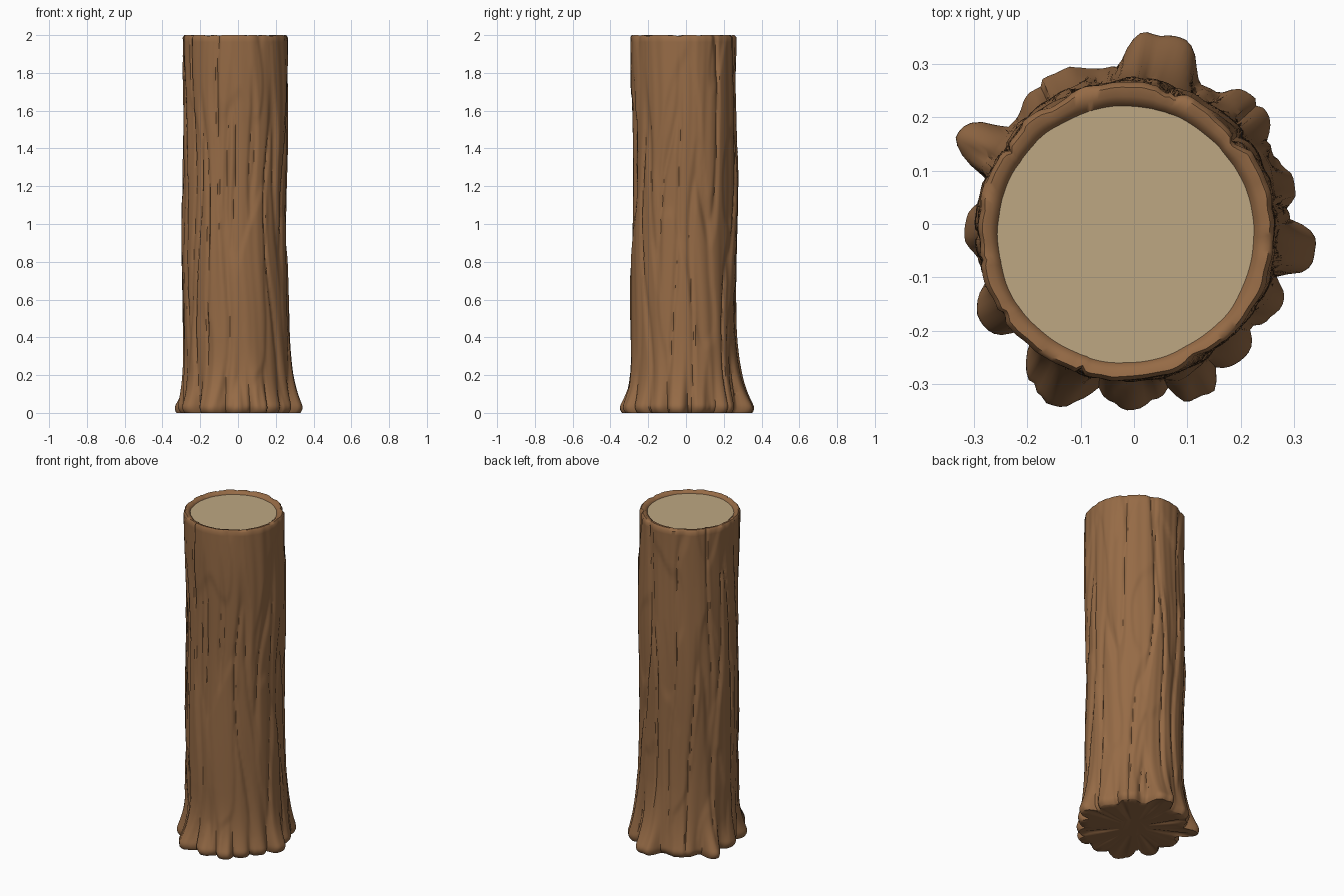
import bpy
import bmesh
from math import sin, cos, pi, radians, exp, floor
from mathutils import Vector, noise

cube = bpy.data.objects.get("Cube")
if cube:
    bpy.data.objects.remove(cube, do_unlink=True)

AROUND, RINGS = 180, 110
# Root lobes: direction in degrees, half width in degrees, reach
ROOTS = [(80, 15, .363), (45, 13, .318), (16, 11, .3), (-9, 11, .34),
         (-31, 10, .325), (-52, 11, .33), (-69, 10, .367), (-90, 15, .354),
         (-116, 16, .374), (-148, 12, .345), (184, 14, .308),
         (153, 10, .366), (119, 18, .315)]


def material(name, colour):
    mat = bpy.data.materials.new(name)
    mat.use_nodes = True
    mat.diffuse_color = (*colour, 1)
    mat.node_tree.nodes["Principled BSDF"].inputs["Base Color"].default_value = (*colour, 1)
    return mat


def finish(bm, name, mat, angle):
    bmesh.ops.recalc_face_normals(bm, faces=bm.faces)
    mesh = bpy.data.meshes.new(name)
    bm.to_mesh(mesh)
    bm.free()
    mesh.materials.append(mat)
    obj = bpy.data.objects.new(name, mesh)
    bpy.context.collection.objects.link(obj)
    bpy.context.view_layer.objects.active = obj
    obj.select_set(True)
    bpy.ops.object.shade_smooth_by_angle(angle=radians(angle))
    obj.select_set(False)


def root_reach(a):
    """Outline of the roots on the ground, as a distance from the centre."""
    best = .28
    for direction, width, reach in ROOTS:
        d = (a - radians(direction) + pi) % (2 * pi) - pi
        t = min(1, abs(d) / radians(width))
        best = max(best, .28 + (reach - .28) * (1 - t ** 3))
    return best


def bark(a, z):
    """Depth of the long bark grooves, with plates that start and stop."""
    drift = .12 * noise.noise(Vector((cos(a), sin(a), z * 1.3)))
    u = a + drift
    p = Vector((cos(u) * 3.2, sin(u) * 3.2, z * .75))
    groove = max(0, 1 - abs(noise.noise(p)) * 7)
    fine = noise.noise(Vector((cos(u) * 8, sin(u) * 8, z * 1.2 + 5)))
    plate = noise.noise(Vector((cos(u) * 2.5, sin(u) * 2.5, z * 1.6 + 9)))
    step = min(1, max(0, plate * 9))
    return .012 * groove - .005 * fine + .006 * step


def trunk_point(a, z):
    r = .28 - bark(a, z) + .005 * sin(z * 5 + a)
    flare = exp(-(z / .14) ** 1.3)
    r += (root_reach(a) - .275) * flare + .012 * exp(-z / .25)
    if z < .045:
        r -= .025 * (1 - z / .045) ** 2
    lean = -.014 * min(1, z / .4)
    return Vector((r * cos(a) + lean, r * sin(a) + lean * .7, z))


def bridge(bm, low, high):
    n = len(low)
    for i in range(n):
        bm.faces.new((low[i], low[(i + 1) % n], high[(i + 1) % n], high[i]))


# Bark: wall, rounded rim, inner lip and underside in one skin
bm = bmesh.new()
angles = [2 * pi * i / AROUND for i in range(AROUND)]
rings = []
for j in range(RINGS + 1):
    z = 1.988 * (j / RINGS) ** 1.35
    rings.append([bm.verts.new(trunk_point(a, z)) for a in angles])

middle = Vector((-.016, -.02, 0))
for mix, height in ((.2, 2), (.55, 1.998), (.9, 1.986), (1.03, 1.95)):
    ring = []
    for a in angles:
        outer = trunk_point(a, 1.988)
        wobble = .004 * noise.noise(Vector((cos(a) * 3, sin(a) * 3, 2)))
        inner = middle + Vector((cos(a), sin(a), 0)) * (.237 + wobble)
        p = outer.lerp(inner, mix)
        notch = max(0, noise.noise(Vector((cos(a) * 5, sin(a) * 5, 7))))
        p.z = height - .015 * notch * (1 - mix)
        ring.append(bm.verts.new(p))
    rings.append(ring)
for low, high in zip(rings, rings[1:]):
    bridge(bm, low, high)

# Underside, creased towards the centre
previous = rings[0]
for scale in (.85, .6, .3):
    ring = []
    for a, v in zip(angles, rings[0]):
        crease = max(0, noise.noise(Vector((cos(a) * 6, sin(a) * 6, 1))))
        ring.append(bm.verts.new((v.co.x * scale, v.co.y * scale, .025 * crease * scale)))
    bridge(bm, ring, previous)
    previous = ring
bm.faces.new(previous)
finish(bm, "bark", material("bark brown", (.305, .147, .061)), 50)

# Sawn top face, slightly below the rim
bm = bmesh.new()
bmesh.ops.create_circle(bm, cap_ends=True, segments=96, radius=.245)
for v in bm.verts:
    v.co += middle + Vector((0, 0, 1.984))
finish(bm, "sawn_top", material("pale wood", (.515, .386, .223)), 30)
